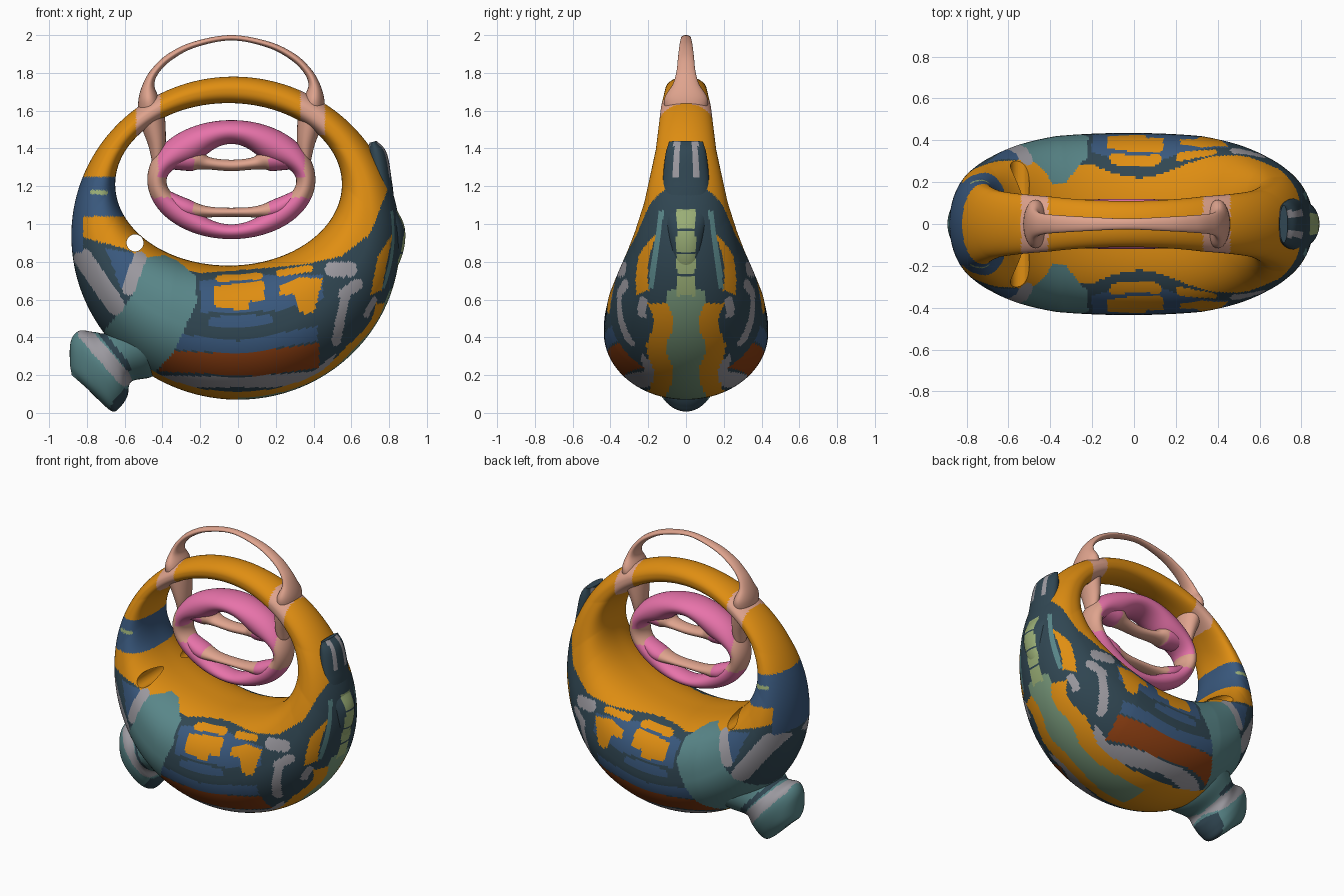
import bpy
import bmesh
from math import sin, cos, pi, tau
from mathutils import Vector

cube = bpy.data.objects.get("Cube")
if cube:
    bpy.data.objects.remove(cube, do_unlink=True)

COLOURS = {
    "orange": (.74, .27, .006), "dark_slate": (.03, .062, .085), "blue": (.042, .1, .21),
    "teal": (.1, .24, .25), "grey": (.33, .32, .35), "rust": (.27, .05, .006),
    "pink": (.8, .17, .4), "peach": (.74, .37, .27), "lime": (.32, .42, .18),
    "sage": (.19, .32, .2),
}
NAMES = list(COLOURS)
materials = []
for label, rgb in COLOURS.items():
    mat = bpy.data.materials.new(label)
    mat.use_nodes = True
    mat.diffuse_color = (*rgb, 1)
    bsdf = mat.node_tree.nodes["Principled BSDF"]
    bsdf.inputs["Base Color"].default_value = (*rgb, 1)
    bsdf.inputs["Roughness"].default_value = .7
    materials.append(mat)


def interp(points, value):
    """Piecewise linear curve through sorted points."""
    if value <= points[0][0]:
        return points[0][1]
    for (p, q), (r, s) in zip(points, points[1:]):
        if value <= r:
            return q + (s - q) * (value - p) / (r - p)
    return points[-1][1]


def in_polygon(x, z, corners):
    inside = False
    for (ax, az), (bx, bz) in zip(corners, corners[1:] + corners[:1]):
        if (az > z) != (bz > z) and x < ax + (z - az) * (bx - ax) / (bz - az):
            inside = not inside
    return inside


def in_stroke(x, z, stroke):
    ax, az, bx, bz, radius = stroke
    dx, dz = bx - ax, bz - az
    t = max(0, min(1, ((x - ax) * dx + (z - az) * dz) / (dx * dx + dz * dz)))
    return (x - ax - t * dx) ** 2 + (z - az - t * dz) ** 2 < radius ** 2


def oval_point(angle, inner_power):
    """Point on an oval whose inner half is squarer when the power is below one."""
    c, s = cos(angle), sin(angle)
    if c > 0:
        return c, s
    return -abs(c) ** inner_power, abs(s) ** inner_power * (1 if s > 0 else -1)


def loft(name, sections, paint, sides, closed=False, inner_power=1):
    """Skin oval sections, each a centre, a radial half vector and a half depth."""
    bm = bmesh.new()
    oval = [oval_point(tau * k / sides, inner_power) for k in range(sides)]
    rings = [[bm.verts.new(centre + radial * c + Vector((0, depth * s, 0))) for c, s in oval]
             for centre, radial, depth in sections]
    pairs = list(zip(rings, rings[1:]))
    if closed:
        pairs.append((rings[-1], rings[0]))
    for first, second in pairs:
        for k in range(sides):
            n = (k + 1) % sides
            face = bm.faces.new((first[k], first[n], second[n], second[k]))
            x, y, z = face.calc_center_median()
            outward = cos(tau * (k + .5) / sides)
            face.material_index = NAMES.index(paint(x, abs(y), z, outward))
    if not closed:
        for ring in (rings[0], rings[-1]):
            cap = bm.faces.new(ring)
            x, y, z = cap.calc_center_median()
            cap.material_index = NAMES.index(paint(x, abs(y), z, 0))
    bmesh.ops.recalc_face_normals(bm, faces=bm.faces)
    mesh = bpy.data.meshes.new(name)
    bm.to_mesh(mesh)
    bm.free()
    for mat in materials:
        mesh.materials.append(mat)
    obj = bpy.data.objects.new(name, mesh)
    bpy.context.collection.objects.link(obj)
    return obj


def spline(path, steps):
    """Smooth curve through points of any number of values."""
    pts = [Vector(p) for p in path]
    pts = [2 * pts[0] - pts[1]] + pts + [2 * pts[-1] - pts[-2]]
    fine = []
    for p, q, r, s in zip(pts, pts[1:], pts[2:], pts[3:]):
        for k in range(steps):
            t = k / steps
            fine.append(.5 * (2 * q + (r - p) * t + (2 * p - 5 * q + 4 * r - s) * t ** 2
                              + (3 * q - p - 3 * r + s) * t ** 3))
    return fine + [pts[-2]]


def tube(name, path, paint, sides=24, steps=8):
    """Smooth tube through points of (x, z, radial half size, half depth)."""
    fine = spline(path, steps)
    sections = []
    for k, p in enumerate(fine):
        d = fine[min(k + 1, len(fine) - 1)] - fine[max(k - 1, 0)]
        normal = Vector((-d[1], 0, d[0])).normalized()
        sections.append((Vector((p[0], 0, p[1])), normal * p[2], p[3]))
    return loft(name, sections, paint, sides)


# Painted regions of the body, seen from the side
DARK_EDGE = [(-.9, .95), (-.6, .87), (-.45, .8), (-.2, .74), (0, .755), (.35, .785),
             (.55, .83), (.7, .95), (.8, 1.2), (.9, 1.3)]
NECK = [(-.5, .82), (-.36, .84), (-.22, .72), (-.22, .58), (-.34, .32),
        (-.5, .15), (-.75, .2), (-.72, .42), (-.56, .62)]
PATCHES = [
    ("blue", [(-.2, .7), (.12, .73), (.45, .73), (.45, .6), (.2, .54), (-.2, .53)]),
    ("blue", [(-.33, .42), (0, .38), (.42, .46), (.42, .38), (0, .31), (-.37, .34)]),
    ("rust", [(-.37, .33), (0, .31), (.43, .37), (.43, .24), (.1, .195), (-.42, .22)]),
    ("grey", [(-.45, .2), (0, .19), (.4, .22), (.52, .32), (.47, .19), (.2, .135), (-.3, .135)]),
    ("orange", [(.7, .62), (.76, .65), (.82, .95), (.74, .83)]),
    ("orange", [(-.13, .67), (.14, .7), (.14, .6), (.06, .59), (.06, .54), (-.12, .56)]),
    ("orange", [(.22, .67), (.33, .72), (.45, .71), (.4, .53), (.33, .53), (.3, .63), (.22, .62)]),
    ("blue", [(-.7, .87), (-.5, .84), (-.55, .68), (-.62, .66)]),
    ("teal", NECK),
]
RING_DASH = (-.77, 1.17, -.7, 1.165, .012)
STROKES = [
    ("blue", (-.13, .48, .16, .49, .03)), ("orange", (-.1, .71, .11, .725, .018)),
    ("orange", (.22, .74, .38, .765, .018)), ("grey", (.5, .76, .59, .76, .04)),
    ("grey", (.63, .68, .56, .63, .03)), ("grey", (.57, .63, .52, .38, .025)),
    ("grey", (.68, .52, .72, .6, .015)), ("grey", (-.82, .82, -.65, .57, .05)),
    ("grey", (-.52, .82, -.58, .66, .035)), ("lime", RING_DASH),
]


def rim_paint(x, y, z):
    """Bands that run along the outer rim, or None outside them."""
    wave = .02 * sin(z * 23)
    if x > .3 and y < .05 and .62 < z < 1.08:
        return "dark_slate" if z % .12 < .012 else "lime"
    if x > 0 and y < .085 + wave and z < .65:
        return "sage"
    if y < .19 + wave and z < .58:
        return "orange"
    if x > .6 and abs(y - .28 + .14 * z) < .014 and .66 < z < 1.07:
        return "teal"
    return None


def body_paint(x, y, z, outward):
    if z > 1.47 and .37 < abs(x + .04) < .5:
        return "peach"
    band = rim_paint(x, y, z) if outward > .2 and x > -.5 else None
    if band:
        return band
    if x < -.55 and 1.04 < z < 1.25 and not in_stroke(x, z, RING_DASH):
        return "blue"
    if x < -.82 and .85 < z < 1.1:
        return "blue"
    if outward < -.93:
        return "orange"
    colour = "dark_slate" if z < interp(DARK_EDGE, x) else "orange"
    for label, corners in PATCHES:
        if in_polygon(x, z, corners):
            colour = label
    for label, stroke in STROKES:
        if in_stroke(x, z, stroke):
            colour = label
    return colour


# Body: an upright ring, thick and deep below, slim above
DEPTH = [(.425, .435), (.5, .42), (.61, .38), (.75, .325), (.88, .28),
         (1.07, .225), (1.39, .16), (1.62, .132), (1.71, .11)]
sections = []
for k in range(420):
    t = tau * k / 420
    outer = Vector((.87 * cos(t) - .012 * (1 + sin(t)), 0, .925 + .855 * sin(t)))
    inner = Vector((.6 * cos(t) - .05, 0, 1.21 + .43 * sin(t)))
    centre = (outer + inner) / 2
    sections.append((centre, (outer - inner) / 2, interp(DEPTH, centre.z)))
body = loft("body_ring", sections, body_paint, 180, closed=True, inner_power=.78)

# Small round hole beside the neck
bpy.ops.mesh.primitive_cylinder_add(vertices=32, radius=.045, depth=2,
                                    location=(-.545, 0, .9), rotation=(pi / 2, 0, 0))
cutter = bpy.context.object
cutter.hide_render = True
cut = body.modifiers.new("hole", "BOOLEAN")
cut.operation, cut.solver, cut.object = "DIFFERENCE", "EXACT", cutter
bpy.context.view_layer.objects.active = body
bpy.ops.object.modifier_apply(modifier=cut.name)
bpy.data.objects.remove(cutter, do_unlink=True)


# Neck and head, lofted between an upper and a lower edge
def head_paint(x, y, z, outward):
    if in_stroke(x, z, (-.81, .42, -.6, .18, .038)):
        return "grey"
    if in_stroke(x, z, (-.72, .42, -.58, .24, .016)) or in_stroke(x, z, (-.65, .02, -.59, .1, .03)):
        return "dark_slate"
    return "teal"


HEAD_EDGES = [(-.42, .66, -.36, .25, .34), (-.58, .55, -.46, .19, .28),
              (-.69, .43, -.565, .165, .215), (-.76, .428, -.585, .09, .19),
              (-.84, .435, -.62, .035, .18), (-.885, .38, -.665, .008, .15),
              (-.89, .27, -.74, .07, .11), (-.88, .2, -.8, .13, .05)]
sections = []
for ax, az, bx, bz, depth in spline(HEAD_EDGES, 10):
    upper, lower = Vector((ax, 0, az)), Vector((bx, 0, bz))
    sections.append(((upper + lower) / 2, (upper - lower) / 2, depth))
loft("neck_and_head", sections, head_paint, 64)


# Raised tail along the outer rim
def tail_paint(x, y, z, outward):
    if z > 1.25 and .035 < y < .065:
        return "grey"
    return rim_paint(x, y, z) or "dark_slate"


tube("tail", [(.715, 1.435, .02, .09), (.735, 1.36, .055, .11), (.76, 1.2, .058, .125),
              (.785, 1.08, .05, .125), (.82, .96, .065, .1), (.8, .82, .06, .08),
              (.74, .7, .03, .06)], tail_paint, 40, 16)


# Inner ring, broad at its shoulders
def inner_paint(x, y, z, outward):
    side = abs(x + .035)
    if 1.14 < z < 1.25 or (side > .385 and 1.14 < z < 1.46 and outward > 0):
        return "peach"
    return "pink"


sections = []
for k in range(128):
    t = tau * k / 128
    half = .051 + .012 * sin(t) + (.03 if t < pi else .018) * sin(2 * t) ** 2
    radial = Vector((cos(t), 0, sin(t)))
    centre = Vector(((.445 - half) * cos(t) - .035, 0, 1.235 + (.315 - half) * sin(t)))
    sections.append((centre, radial * half, .095 + .025 * sin(t)))
loft("inner_ring", sections, inner_paint, 40, closed=True)


# Cross bars and the handle share one mirror line
def mirrored(half_path):
    return half_path + [(-.07 - x, z, a, b) for x, z, a, b in half_path[-2::-1]]


def bar_paint(x, y, z, outward):
    return "pink" if abs(x + .035) > .2 else "peach"


tube("upper_cross_bar", mirrored([(-.37, 1.34, .05, .08), (-.24, 1.345, .065, .085),
                                  (-.16, 1.322, .034, .06), (-.035, 1.31, .03, .05)]), bar_paint)
tube("lower_cross_bar", mirrored([(-.38, 1.15, .03, .06), (-.28, 1.085, .05, .075),
                                  (-.17, 1.065, .03, .055), (-.035, 1.062, .024, .05)]), bar_paint)
tube("carry_handle", mirrored([(-.425, 1.33, .03, .05), (-.43, 1.43, .048, .075),
                               (-.455, 1.56, .068, .1), (-.473, 1.66, .055, .115),
                               (-.472, 1.74, .03, .07), (-.438, 1.81, .021, .05),
                               (-.36, 1.885, .019, .042), (-.23, 1.95, .016, .034),
                               (-.035, 1.986, .014, .026)]),
     lambda x, y, z, outward: "peach", 32)

# Smooth shading throughout
for obj in bpy.context.scene.objects:
    obj.select_set(obj.type == "MESH")
bpy.context.view_layer.objects.active = body
bpy.ops.object.shade_smooth_by_angle(angle=pi / 4)
